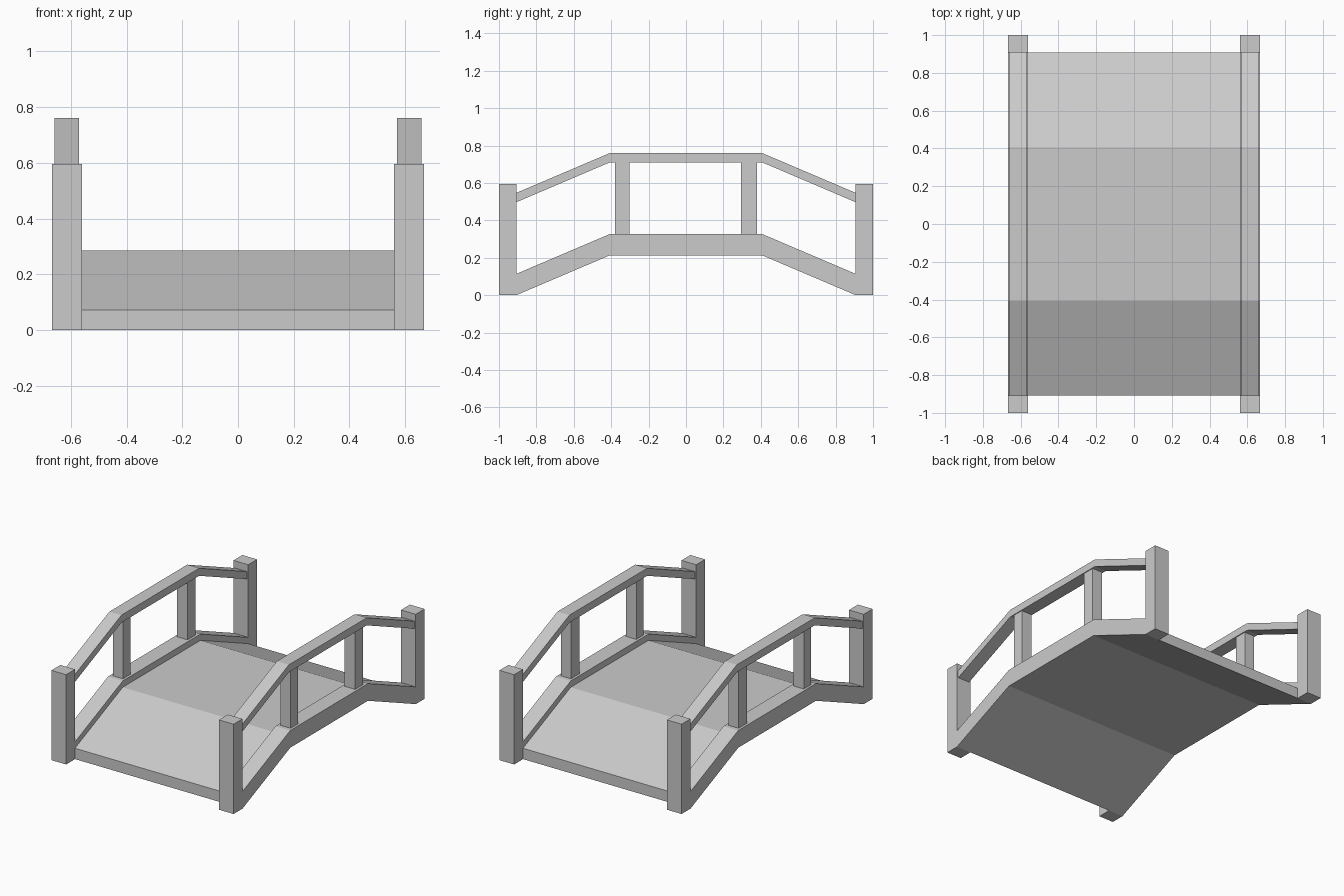
import bpy

if "Cube" in bpy.data.objects:
    bpy.data.objects.remove(bpy.data.objects["Cube"])

END, KINK, RISE = 0.907, 0.407, 0.213


def arched_beam(name, x0, x1, z_low, thickness):
    """Extrude the three-segment bridge profile from x0 to x1."""
    path = [(-END, z_low), (-KINK, z_low + RISE), (KINK, z_low + RISE), (END, z_low)]
    outline = path + [(y, z + thickness) for y, z in reversed(path)]
    n = len(outline)
    verts = [(x, y, z) for x in (x0, x1) for y, z in outline]
    faces = [(i, (i + 1) % n, (i + 1) % n + n, i + n) for i in range(n)]
    # side walls, one quad per straight segment
    for i in range(3):
        quad = (i, i + 1, n - 2 - i, n - 1 - i)
        faces.append(quad[::-1])
        faces.append(tuple(v + n for v in quad))
    mesh = bpy.data.meshes.new(name)
    mesh.from_pydata(verts, [], [f[::-1] for f in faces[:n]] + faces[n:])
    mesh.update()
    ob = bpy.data.objects.new(name, mesh)
    bpy.context.collection.objects.link(ob)
    return ob


def box(name, x, y, z):
    """Box from (min, max) ranges on each axis."""
    bpy.ops.mesh.primitive_cube_add(size=1)
    ob = bpy.context.object
    ob.name = name
    for v in ob.data.vertices:
        v.co = [(r[0] + r[1]) / 2 + c * (r[1] - r[0]) for r, c in zip((x, y, z), v.co)]
    return ob


def mirror_x(ob):
    ob.modifiers.new("mirror", 'MIRROR').use_axis[0] = True


# walkway
arched_beam("deck", -0.56, 0.56, 0.0, 0.072)

# side beams and handrails
mirror_x(arched_beam("side_beam", 0.56, 0.668, 0.0, 0.114))
mirror_x(arched_beam("handrail", 0.57, 0.658, 0.497, 0.05))

# end posts
for name, y in (("front_post", (-1.0, -END)), ("back_post", (END, 1.0))):
    mirror_x(box(name, (0.56, 0.668), y, (0.0, 0.595)))

# balusters between side beam and handrail
for name, y in (("front_baluster", (-0.38, -0.302)), ("back_baluster", (0.295, 0.38))):
    mirror_x(box(name, (0.576, 0.652), y, (0.325, 0.712)))
